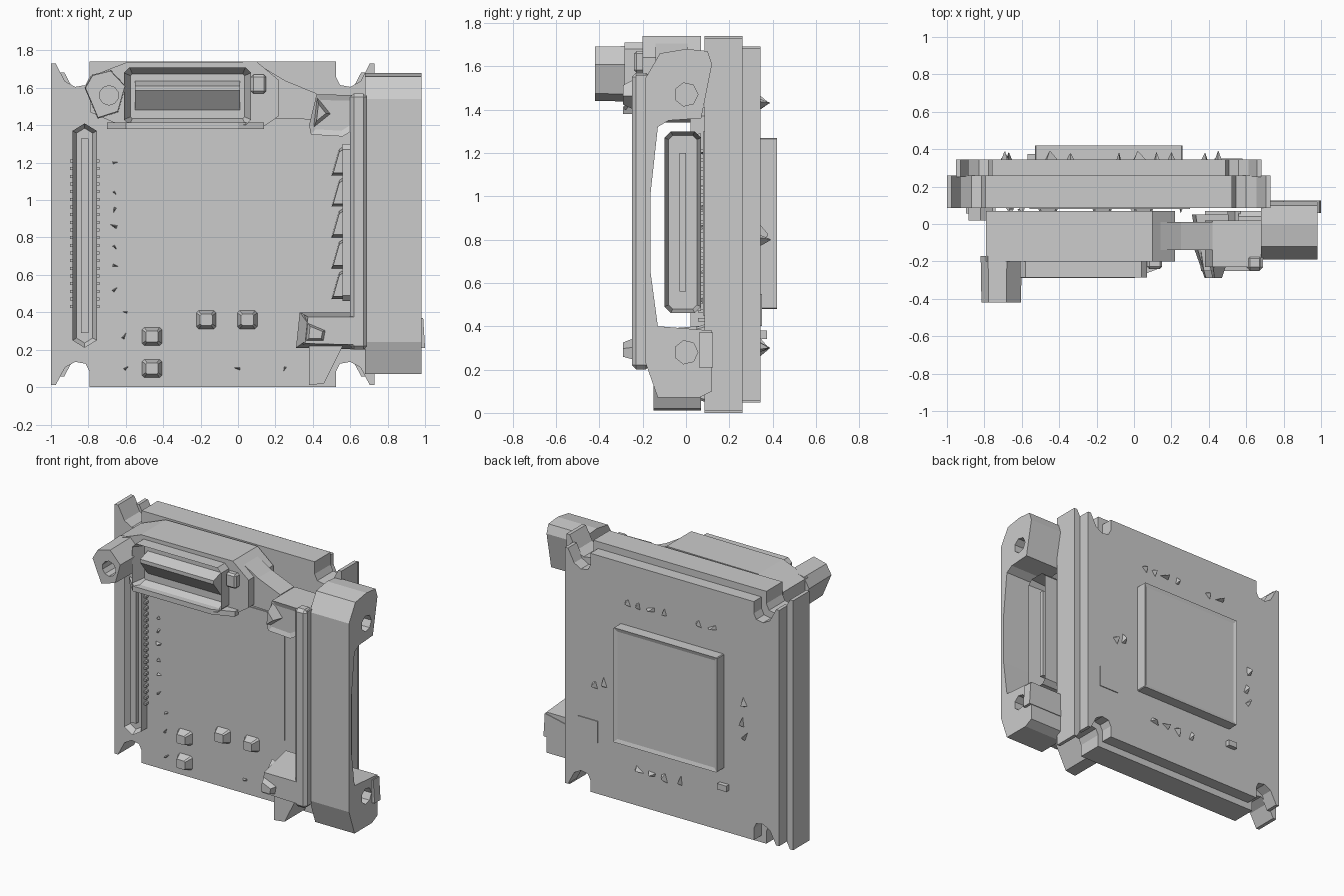
import bpy, bmesh, math, random
from mathutils import Matrix, Vector

if "Cube" in bpy.data.objects:
    bpy.data.objects.remove(bpy.data.objects["Cube"])

random.seed(4)


def finish(name, bm):
    bmesh.ops.recalc_face_normals(bm, faces=bm.faces)
    me = bpy.data.meshes.new(name)
    bm.to_mesh(me)
    bm.free()
    ob = bpy.data.objects.new(name, me)
    bpy.context.collection.objects.link(ob)
    return ob


def prism(name, pts, axis, a, b, inset=0, depth=0, taper=1):
    """Profile across the given axis, swept a to b; the b cap may be tapered and recessed."""
    def put(p, t):
        return Vector({'x': (t, *p), 'y': (p[0], t, p[1]), 'z': (*p, t)}[axis])
    step = put((0, 0), b - a)
    bm = bmesh.new()
    f = bm.faces.new([bm.verts.new(put(p, a)) for p in pts])
    res = bmesh.ops.extrude_face_region(bm, geom=[f], use_keep_orig=True)
    cap = [g for g in res['geom'] if isinstance(g, bmesh.types.BMFace)][0]
    bmesh.ops.translate(bm, verts=cap.verts, vec=step)
    c = cap.calc_center_median()
    for v in cap.verts:
        v.co = c + (v.co - c) * taper
    if inset:
        bmesh.ops.recalc_face_normals(bm, faces=bm.faces)
        bmesh.ops.inset_region(bm, faces=[cap], thickness=inset, use_even_offset=True)
        bmesh.ops.translate(bm, verts=cap.verts, vec=-step.normalized() * depth)
    return finish(name, bm)


def box_into(bm, x, y, z):
    lo, hi = Vector((x[0], y[0], z[0])), Vector((x[1], y[1], z[1]))
    m = Matrix.Translation((lo + hi) / 2) @ Matrix.Diagonal((*(hi - lo), 1))
    bmesh.ops.create_cube(bm, size=1, matrix=m)


def box(name, x, y, z, bevel=0):
    bm = bmesh.new()
    box_into(bm, x, y, z)
    if bevel:
        bmesh.ops.bevel(bm, geom=bm.edges[:], offset=bevel, segments=1, affect='EDGES')
    return finish(name, bm)


def rect(u0, u1, v0, v1, c):
    """Rectangle profile with chamfered corners."""
    return [(u0 + c, v0), (u1 - c, v0), (u1, v0 + c), (u1, v1 - c),
            (u1 - c, v1), (u0 + c, v1), (u0, v1 - c), (u0, v0 + c)]


def drill(ob, loc, axis, r, length, sides):
    rot = Matrix.Rotation(math.pi / 2, 4, 'X' if axis == 'y' else 'Y')
    bm = bmesh.new()
    bmesh.ops.create_cone(bm, cap_ends=True, segments=sides, radius1=r, radius2=r,
                          depth=length, matrix=Matrix.Translation(loc) @ rot)
    cut = finish("hole_cutter", bm)
    cut.hide_render = True
    mod = ob.modifiers.new("hole", 'BOOLEAN')
    mod.operation, mod.object, mod.solver = 'DIFFERENCE', cut, 'EXACT'
    bpy.context.view_layer.objects.active = ob
    bpy.ops.object.modifier_apply(modifier=mod.name)
    bpy.data.objects.remove(cut)


def spikes(name, places, y, direction, size, height):
    bm = bmesh.new()
    for x, z in places:
        s = size * random.uniform(0.7, 1.2)
        m = (Matrix.Translation((x, y, z)) @ Matrix.Rotation(-direction * math.pi / 2, 4, 'X')
             @ Matrix.Rotation(random.uniform(0, 6), 4, 'Z') @ Matrix.Diagonal((0.4, 1, 1, 1)))
        bmesh.ops.create_cone(bm, cap_ends=True, segments=3, radius1=s, radius2=s * 0.1,
                              depth=height * random.uniform(0.6, 1.2), matrix=m)
    return finish(name, bm)


# Main board: square with a U-shaped notch at each corner
quarter = [(.865, .86), (.84, .86), (.79, .765), (.735, .735), (.68, .745), (.66, .785), (.66, .87)]


def board(scale):
    pts = []
    for sx, sz, rev in ((1, 1, 0), (-1, 1, 1), (-1, -1, 0), (1, -1, 1)):
        pts += [(-.135 + sx * u * scale, .87 + sz * v * scale)
                for u, v in (quarter[::-1] if rev else quarter)]
    return pts


prism("front_board", board(1), 'y', .085, .26)
prism("back_board", board(.945), 'y', .25, .345)

# Flush panel on the front, raised chip and small parts on the back
box("front_panel", (-.56, .30), (.079, .1), (.45, 1.30))
prism("back_chip", rect(-.53, .26, .48, 1.27, .005), 'y', .34, .42, inset=.025, depth=.008)
box("back_label", (.43, .58), (.33, .351), (.40, .55))
box("back_component", (-.57, -.50), (.34, .375), (.34, .38))
spots = [(x, 1.43) for x in (.2, .12, .02, -.08, -.34, -.45)]
spots += [(x, .30) for x in (.12, .01, -.08, -.2)]
spots += [(.45, .80), (.38, .82), (-.69, .97), (-.67, .83), (-.69, .74)]
spikes("back_pins", spots, .36, 1, .045, .05)

# Front corner components
for i, (x, z) in enumerate(((-.46, .27), (-.46, .10), (-.17, .36), (.05, .36))):
    prism("capacitor_%d" % i, rect(x - .055, x + .055, z - .05, z + .05, .012),
          'y', .09, .03, taper=.6)
spots = [(-.66, z) for z in (1.2, 1.04, .95, .86, .75, .65, .52)]
spots += [(-.6, .4), (0, .1), (.25, .1), (-.6, .1), (-.61, .27)]
spikes("front_pins", spots, .07, -1, .022, .035)

# Long slot connector on the left with its teeth
xs = (-.885, -.82, -.755)
slot = [(xs[0], .25), (xs[1], .21), (xs[2], .25), (xs[2], 1.37), (xs[1], 1.41), (xs[0], 1.37)]
prism("slot_connector", slot, 'y', .09, .02, inset=.022, depth=.04)
box("slot_tongue", (-.84, -.80), (.03, .08), (.29, 1.33))
bm = bmesh.new()
for i in range(20):
    z = .43 + i * .041
    for x in (-.89, -.75):
        box_into(bm, (x - .009, x + .009), (.055, .088), (z - .008, z + .008))
finish("slot_teeth", bm)

# Top connector: hood, framed opening, lower lip, wedge plug, screw post
hood = [(-.79, 1.66), (-.6, 1.735), (.1, 1.74), (.22, 1.64), (.22, 1.45),
        (.14, 1.395), (-.62, 1.395), (-.79, 1.47)]
prism("top_hood", hood, 'y', .07, -.2)
prism("top_frame", rect(-.61, .07, 1.40, 1.71, .03), 'y', -.2, -.285, inset=.035, depth=.085)
lip = [(-.70, -.19), (-.60, -.29), (0, -.29), (.14, -.235), (.14, -.19)]
prism("top_lip", lip, 'z', 1.38, 1.415)
plug = [(-.19, 1.47), (-.28, 1.585), (-.28, 1.61), (-.19, 1.64)]
prism("top_plug", plug, 'x', -.55, .01)
post = [(-.82, 1.6), (-.78, 1.67), (-.68, 1.695), (-.6, 1.61), (-.64, 1.47), (-.75, 1.435)]
post_ob = prism("top_screw_post", post, 'y', -.17, -.42, taper=.96)
drill(post_ob, (-.69, -.40, 1.56), 'y', .052, .3, 10)
box("top_clip", (.07, .15), (-.24, -.18), (1.57, 1.67), .012)

# Neck joining the top connector to the side connector
neck = [(.1, 1.73), (.25, 1.64), (.42, 1.57), (.42, 1.43), (.1, 1.44)]
prism("neck", neck, 'y', .01, -.14)

# Side connector: C-shaped bracket with two screw holes
bracket = [(.12, .1), (.06, .07), (-.13, .07), (-.19, .24), (-.19, 1.54), (-.12, 1.66), (0, 1.68),
           (.1, 1.67), (.12, 1.61), (.07, 1.36), (-.08, 1.35), (-.13, 1.32), (-.165, 1.0),
           (-.165, .66), (-.13, .4), (.12, .38)]
bracket_ob = prism("side_bracket", bracket, 'x', .68, .98)
for z in (.28, 1.47):
    drill(bracket_ob, (.95, 0, z), 'x', .055, .4, 7)
box("side_bar", (.60, .69), (-.25, -.165), (.2, 1.57), .02)

# Side socket shell with contacts
prism("side_socket", rect(-.1, .07, .46, 1.30, .03), 'x', .56, .82, inset=.02, depth=.2)
box("side_tongue", (.61, .78), (-.03, .0), (.56, 1.20))
for i in range(5):
    z = .47 + i * .165
    prism("side_contact_%d" % i, [(.5, z), (.57, z), (.57, z + .16), (.54, z + .14)],
          'y', .07, -.07, taper=.8)

# Braces behind the side bar
upper = [(.38, 1.40), (.42, 1.565), (.69, 1.56), (.69, 1.42), (.56, 1.34), (.39, 1.35)]
prism("upper_brace", upper, 'y', .02, -.23, inset=.03, depth=.01)
lower = [(.31, .21), (.33, .40), (.69, .40), (.69, .2)]
prism("lower_brace", lower, 'y', .05, -.25, taper=.75)
prism("lower_tip", [(.31, .21), (.33, .40), (.52, .32), (.50, .21)], 'y', -.1, -.29, taper=.35)
prism("upper_tip", [(.40, 1.38), (.42, 1.56), (.50, 1.46)], 'y', -.2, -.29, taper=.5)
prism("lower_foot", [(.38, .01), (.38, .22), (.56, .22), (.46, .02)], 'y', .07, -.15)
prism("side_wing", [(.69, .21), (1.0, .21), (.99, .37), (.80, .33)], 'y', .125, .06)
